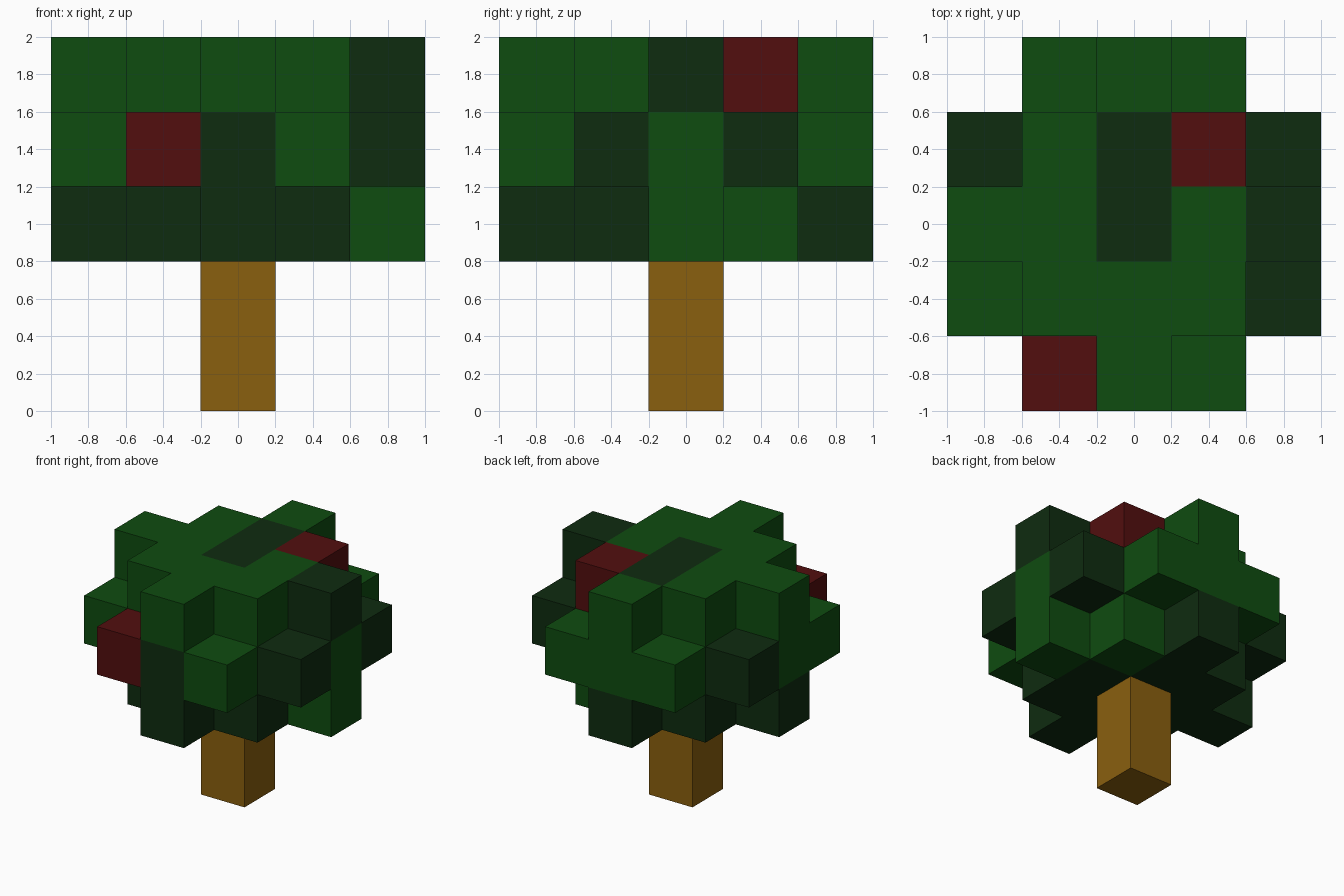
import bpy, bmesh
from mathutils import Vector, Matrix

cube = bpy.data.objects.get("Cube")
if cube:
    bpy.data.objects.remove(cube, do_unlink=True)

CELL = 0.4  # edge of one block


def material(name, rgb):
    m = bpy.data.materials.new(name)
    m.use_nodes = True
    m.diffuse_color = (*rgb, 1)
    bsdf = m.node_tree.nodes["Principled BSDF"]
    bsdf.inputs["Base Color"].default_value = (*rgb, 1)
    bsdf.inputs["Roughness"].default_value = 0.9
    return m


leaf_green = material("leaf green", (0.0045, 0.072, 0.0050))
dark_green = material("dark green", (0.0045, 0.0250, 0.0050))
fruit_red = material("fruit red", (0.085, 0.0045, 0.0045))
bark_brown = material("bark brown", (0.255, 0.115, 0.0045))


def make_object(name, bm, materials):
    mesh = bpy.data.meshes.new(name)
    bm.to_mesh(mesh)
    bm.free()
    for m in materials:
        mesh.materials.append(m)
    ob = bpy.data.objects.new(name, mesh)
    bpy.context.collection.objects.link(ob)
    return ob


# Trunk: a square post two blocks high
bm = bmesh.new()
bmesh.ops.create_cube(bm, size=1, matrix=Matrix.Translation((0, 0, CELL))
                      @ Matrix.Diagonal((CELL, CELL, 2 * CELL, 1)))
make_object("trunk", bm, [bark_brown])

# Foliage plan: layers from the bottom up, rows from back to front,
# G = leaf green, D = dark green, R = red fruit
LAYERS = [
    ["..D..", ".DDG.", "DDDDG", ".DDD.", "..D.."],
    [".GGG.", "DGGGD", "GGGGG", "GGGGD", ".RDG."],
    ["..G..", ".GDR.", "GGDGD", ".GGG.", "..G.."],
]
cells = {(x - 2, 2 - r, z + 2): "GDR".index(c)
         for z, layer in enumerate(LAYERS)
         for r, row in enumerate(layer)
         for x, c in enumerate(row) if c != "."}

# Foliage: one square for every block side that is not covered by a neighbour
bm = bmesh.new()
for cell, colour in cells.items():
    centre = Vector(cell) + Vector((0, 0, 0.5))
    for axis in range(3):
        for sign in (-1, 1):
            n = Vector((0, 0, 0))
            n[axis] = sign
            if tuple(int(a + b) for a, b in zip(cell, n)) in cells:
                continue
            u = Vector((0, 0, 0))
            u[(axis + 1) % 3] = 1
            v = n.cross(u)
            corners = [centre + (n + a * u + b * v) / 2
                       for a, b in ((-1, -1), (1, -1), (1, 1), (-1, 1))]
            face = bm.faces.new([bm.verts.new(p * CELL) for p in corners])
            face.material_index = colour
bmesh.ops.remove_doubles(bm, verts=bm.verts, dist=0.001)
make_object("foliage", bm, [leaf_green, dark_green, fruit_red])
